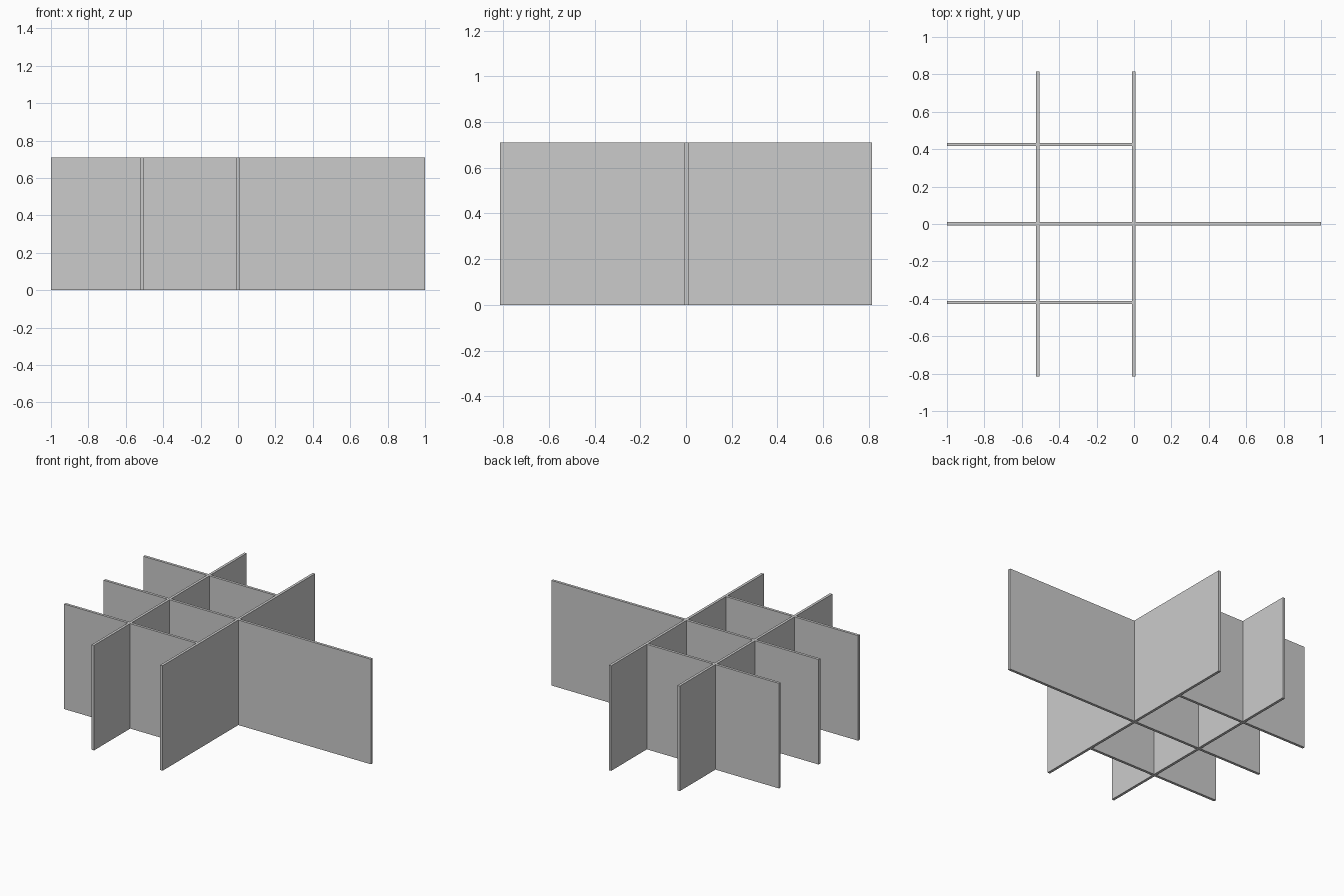
import bpy
import bmesh
from mathutils import Matrix, Vector

cube = bpy.data.objects.get("Cube")
if cube:
    bpy.data.objects.remove(cube, do_unlink=True)

HEIGHT = 0.71
THICK = 0.018

grey = bpy.data.materials.new("panel grey")
grey.use_nodes = True
colour = (0.6, 0.6, 0.6, 1)
grey.diffuse_color = colour
grey.node_tree.nodes["Principled BSDF"].inputs["Base Color"].default_value = colour


def panel(name, x0, x1, y0, y1):
    """Upright flat board standing on the ground."""
    bm = bmesh.new()
    bmesh.ops.create_cube(bm, size=1)
    size = Vector((x1 - x0, y1 - y0, HEIGHT))
    bmesh.ops.transform(bm, matrix=Matrix.Diagonal(size).to_4x4(), verts=bm.verts)
    mesh = bpy.data.meshes.new(name)
    bm.to_mesh(mesh)
    bm.free()
    mesh.materials.append(grey)
    obj = bpy.data.objects.new(name, mesh)
    obj.location = ((x0 + x1) / 2, (y0 + y1) / 2, HEIGHT / 2)
    bpy.context.collection.objects.link(obj)


half = THICK / 2

# Walls running front to back
for name, x in (("middle_cross_wall", -0.002), ("right_cross_wall", -0.515)):
    panel(name, x - half, x + half, -0.815, 0.815)

# Full-length wall, and short walls that stop at the middle cross wall
for name, y, end in (("long_wall", 0.002, 1),
                     ("front_short_wall", -0.42, -0.002),
                     ("back_short_wall", 0.425, -0.002)):
    panel(name, -1, end, y - half, y + half)
